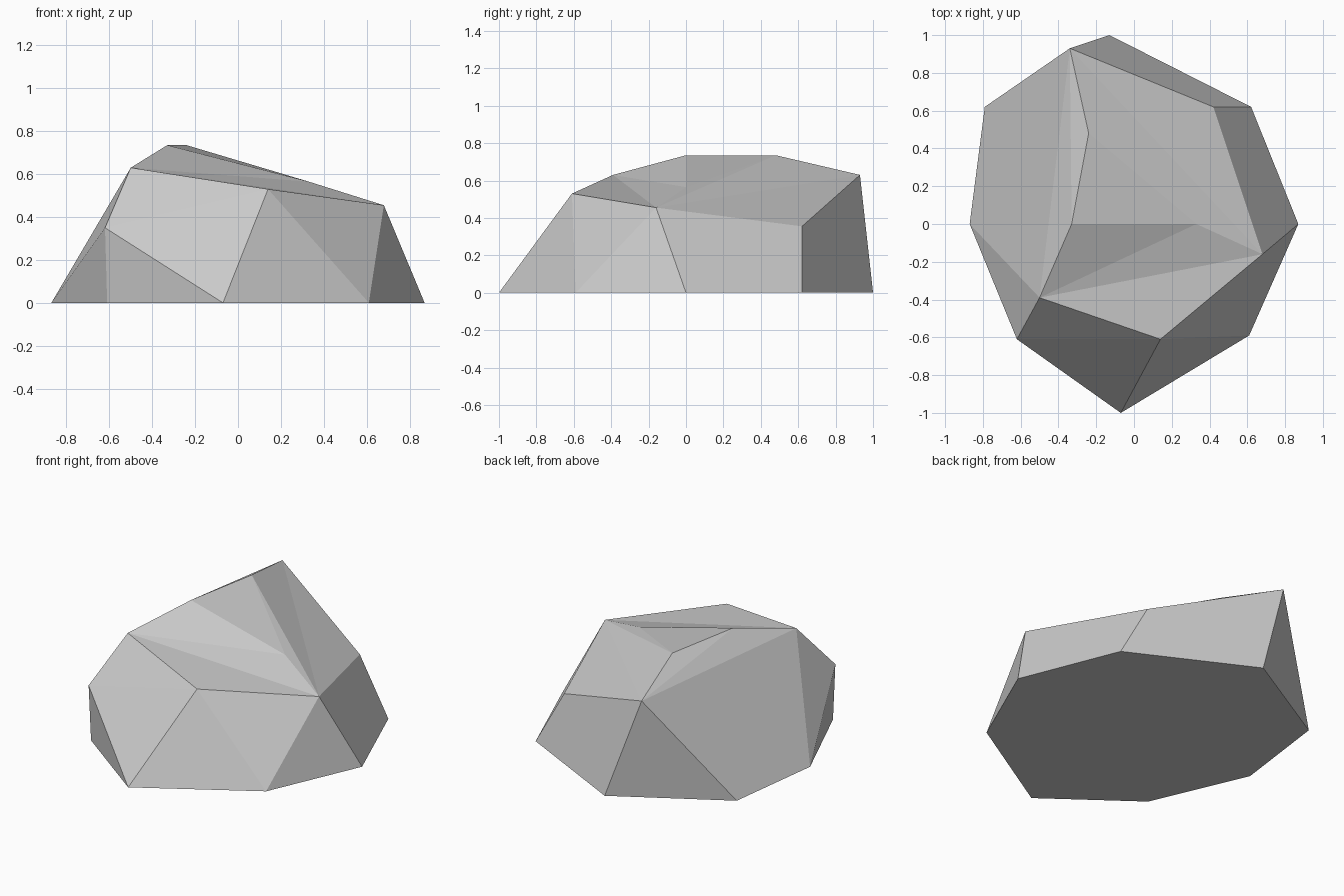
import bpy
import bmesh

# Remove the default cube
default_cube = bpy.data.objects.get("Cube")
if default_cube:
    bpy.data.objects.remove(default_cube, do_unlink=True)


def make_material(name, colour):
    material = bpy.data.materials.new(name)
    material.use_nodes = True
    material.diffuse_color = colour
    shader = material.node_tree.nodes["Principled BSDF"]
    shader.inputs["Base Color"].default_value = colour
    shader.inputs["Roughness"].default_value = 0.9
    return material


def build_faceted(name, corners, facets, material):
    """Build a closed flat-shaded solid from lettered corners and facet strings."""
    bm = bmesh.new()
    verts = {letter: bm.verts.new(point) for letter, point in corners.items()}
    for facet in facets:
        bm.faces.new([verts[letter] for letter in facet])
    bmesh.ops.recalc_face_normals(bm, faces=bm.faces)
    mesh = bpy.data.meshes.new(name)
    bm.to_mesh(mesh)
    bm.free()
    mesh.materials.append(material)
    rock = bpy.data.objects.new(name, mesh)
    bpy.context.collection.objects.link(rock)
    return rock


# Ground outline, anticlockwise from the front tip
ground = {
    "A": (-.07, -1), "B": (.61, -.59), "C": (.87, 0), "D": (.62, .62),
    "E": (-.13, 1), "F": (-.79, .62), "G": (-.87, 0), "H": (-.61, -.6),
}
corners = {letter: (x, y, 0) for letter, (x, y) in ground.items()}

# Shoulder corners around the sides
corners.update({
    "I": (-.62, -.61, .35),
    "P": (-.5, -.39, .63),
    "Q": (.14, -.61, .53),
    "R": (.68, -.16, .455),
    "S": (.42, .62, .355),
    "T": (-.34, .93, .63),
})

# Ridge corners on the crown
corners.update({
    "U": (-.24, .48, .735),
    "V": (-.33, 0, .735),
    "W": (.33, 0, .565),
})

underside = ["HGFEDCBA"]
front_sides = ["HAI", "IAQ", "IQP", "ABQ", "BRQ", "BCR"]
back_sides = ["CDSR", "DETS", "EFT", "FGPT", "GIP", "GHI"]
crown = ["PQR", "PRW", "PWV", "PVT", "TVU", "UVW", "UWR", "URT", "TRS"]

stone_grey = make_material("stone grey", (.6, .6, .6, 1))
build_faceted("boulder", corners, underside + front_sides + back_sides + crown, stone_grey)
